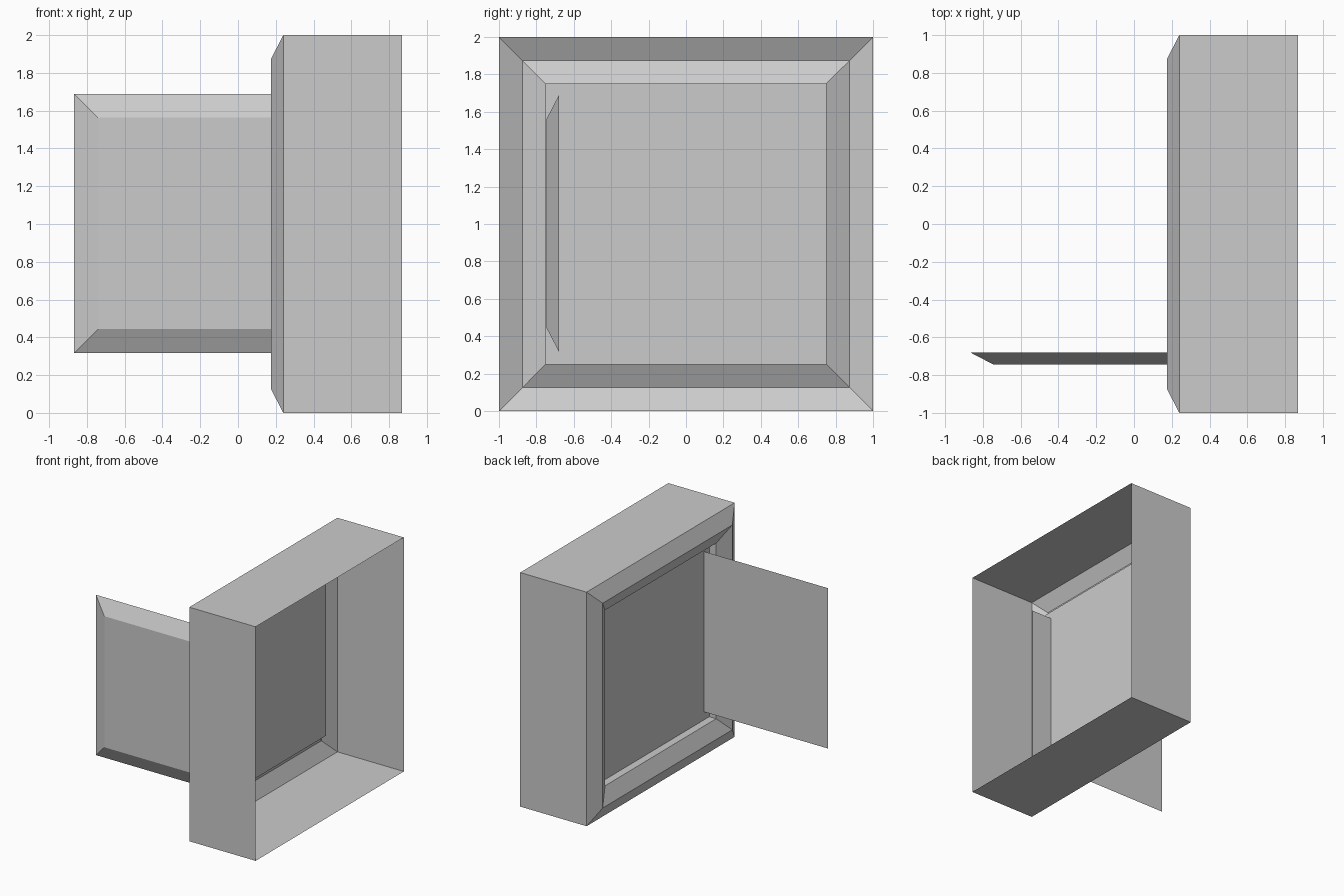
import bpy
import bmesh
import math

cube = bpy.data.objects.get("Cube")
if cube:
    bpy.data.objects.remove(cube, do_unlink=True)

# Single plain grey
grey = bpy.data.materials.new("plain_grey")
grey.use_nodes = True
colour = (0.6, 0.6, 0.6, 1.0)
grey.diffuse_color = colour
grey.node_tree.nodes["Principled BSDF"].inputs["Base Color"].default_value = colour

CORNERS = ((-1, -1), (1, -1), (1, 1), (-1, 1))


def square_loft(name, profile, cap_start):
    """Join square rings given as (depth along x, half size); the last ring is capped."""
    bm = bmesh.new()
    rings = [[bm.verts.new((x, y * half, z * half)) for y, z in CORNERS]
             for x, half in profile]
    for a, b in zip(rings, rings[1:]):
        for i in range(4):
            j = (i + 1) % 4
            bm.faces.new((a[i], b[i], b[j], a[j]))
    if cap_start:
        bm.faces.new(rings[0])
    bm.faces.new(rings[-1][::-1])
    mesh = bpy.data.meshes.new(name)
    bm.to_mesh(mesh)
    bm.free()
    mesh.materials.append(grey)
    obj = bpy.data.objects.new(name, mesh)
    bpy.context.collection.objects.link(obj)
    return obj


# Hollow casing: open side, outer walls, raised rim, recessed ledge and panel
casing = square_loft("window_casing",
                     [(0.867, 1.0), (0.24, 1.0), (0.175, 0.875),
                      (0.24, 0.75), (0.305, 0.75)], cap_start=False)
casing.location = (0, 0, 1)

# Open shutter: flat back, chamfered front, running through the recessed panel
shutter = square_loft("open_shutter", [(-0.68, 0.685), (-0.745, 0.56)], cap_start=True)
shutter.rotation_euler.z = math.radians(90)
shutter.location = (-0.182, 0, 1.003)
